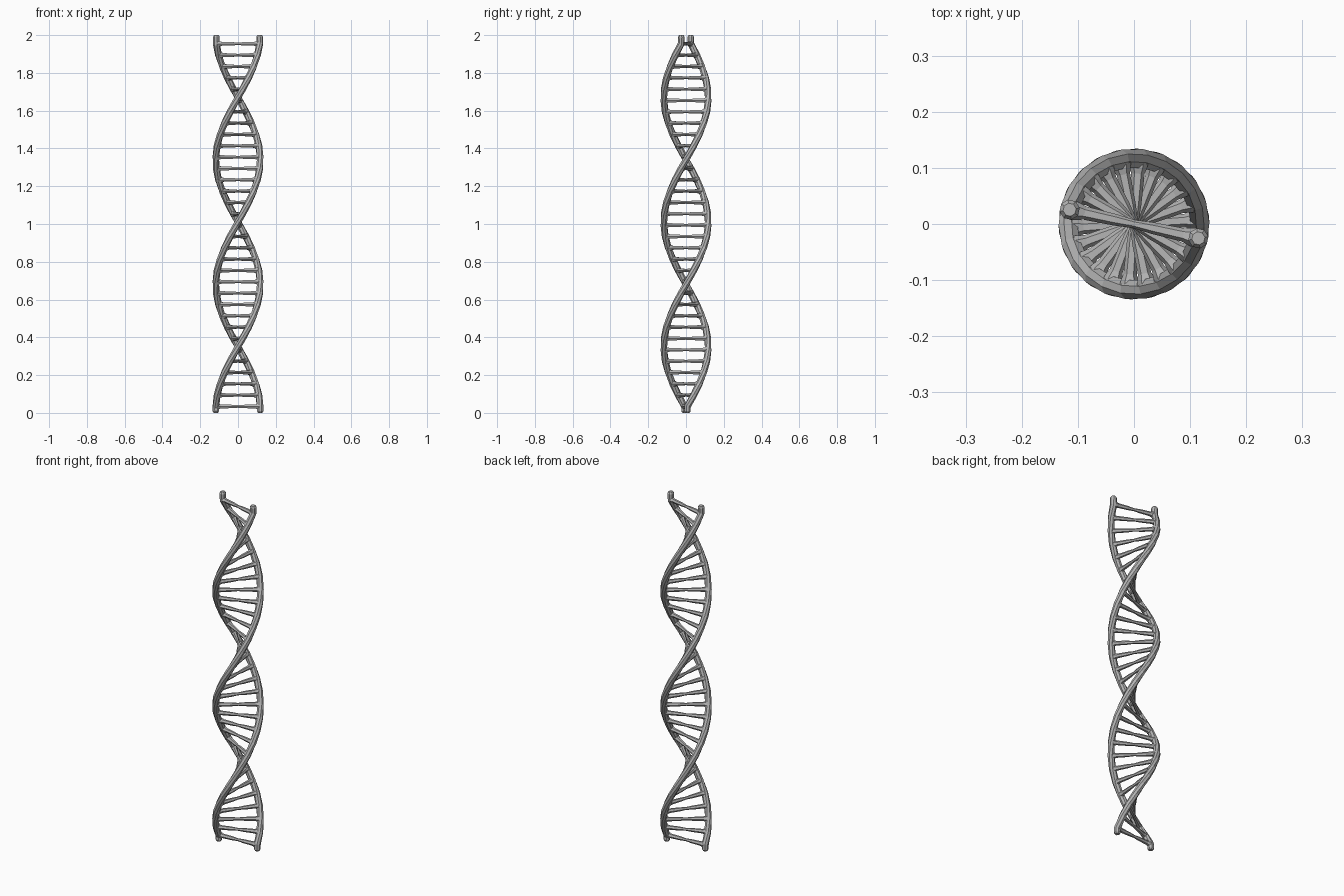
import bpy, bmesh
from math import pi, sin, cos
from mathutils import Vector

if "Cube" in bpy.data.objects:
    bpy.data.objects.remove(bpy.data.objects["Cube"], do_unlink=True)

# Helix proportions
RADIUS = 0.1175
TUBE = 0.0182
HALF_TURN = 0.66
START = 0.02
RUNGS = 33
STEP = 0.06
FIRST_RUNG = 0.034
LAST_RUNG = FIRST_RUNG + STEP * (RUNGS - 1)
Z = Vector((0, 0, 1))

grey = bpy.data.materials.new("grey")
grey.use_nodes = True
COLOUR = (0.46, 0.46, 0.46, 1)
grey.diffuse_color = COLOUR
grey.node_tree.nodes["Principled BSDF"].inputs["Base Color"].default_value = COLOUR


def outward(z, phase=0):
    """Direction from the axis to a strand; the tips beyond the rungs do not turn."""
    z = min(max(z, FIRST_RUNG), LAST_RUNG)
    a = pi * (z - START) / HALF_TURN + phase
    return Vector((cos(a), sin(a), 0))


def tube(name, stations, sides):
    """Sweep a ring through stations of (centre, direction, reference, radius)."""
    bm = bmesh.new()
    rings = []
    for centre, direction, ref, radius in stations:
        u = (ref - direction * ref.dot(direction)).normalized()
        v = direction.cross(u)
        angles = [2 * pi * (i + 0.5) / sides for i in range(sides)]
        rings.append([bm.verts.new(centre + radius * (u * cos(a) + v * sin(a)))
                      for a in angles])
    for low, high in zip(rings, rings[1:]):
        for i in range(sides):
            j = (i + 1) % sides
            bm.faces.new((low[i], low[j], high[j], high[i]))
    bm.faces.new(rings[0][::-1])
    bm.faces.new(rings[-1])
    bmesh.ops.recalc_face_normals(bm, faces=bm.faces)
    mesh = bpy.data.meshes.new(name)
    bm.to_mesh(mesh)
    bm.free()
    mesh.materials.append(grey)
    obj = bpy.data.objects.new(name, mesh)
    bpy.context.collection.objects.link(obj)


def strand(name, phase):
    """One helical rail with slightly rounded, upright ends."""
    heights = [0, 0.01] + [FIRST_RUNG + STEP * k for k in range(RUNGS)] + [1.99, 2]
    stations = []
    for z in heights:
        out = outward(z, phase)
        direction = Z
        if FIRST_RUNG <= z <= LAST_RUNG:
            direction = (Z + Z.cross(out) * RADIUS * pi / HALF_TURN).normalized()
        radius = TUBE * (0.65 if z in (heights[0], heights[-1]) else 1)
        stations.append((out * RADIUS + Z * z, direction, out, radius))
    tube(name, stations, 8)


# Two rails, half a turn apart
strand("strand_a", 0)
strand("strand_b", pi)

# Rungs: flared where they meet the rails, pinched in the middle
half = [(0.112, 0.018), (0.101, 0.0155), (0.09, 0.012), (0.035, 0.0105)]
profile = [(-d, r) for d, r in half] + [(0, 0.0075)] + half[::-1]
for k in range(RUNGS):
    z = FIRST_RUNG + STEP * k
    out = outward(z)
    tube(f"rung_{k + 1}", [(out * d + Z * z, out, Z, r) for d, r in profile], 6)
